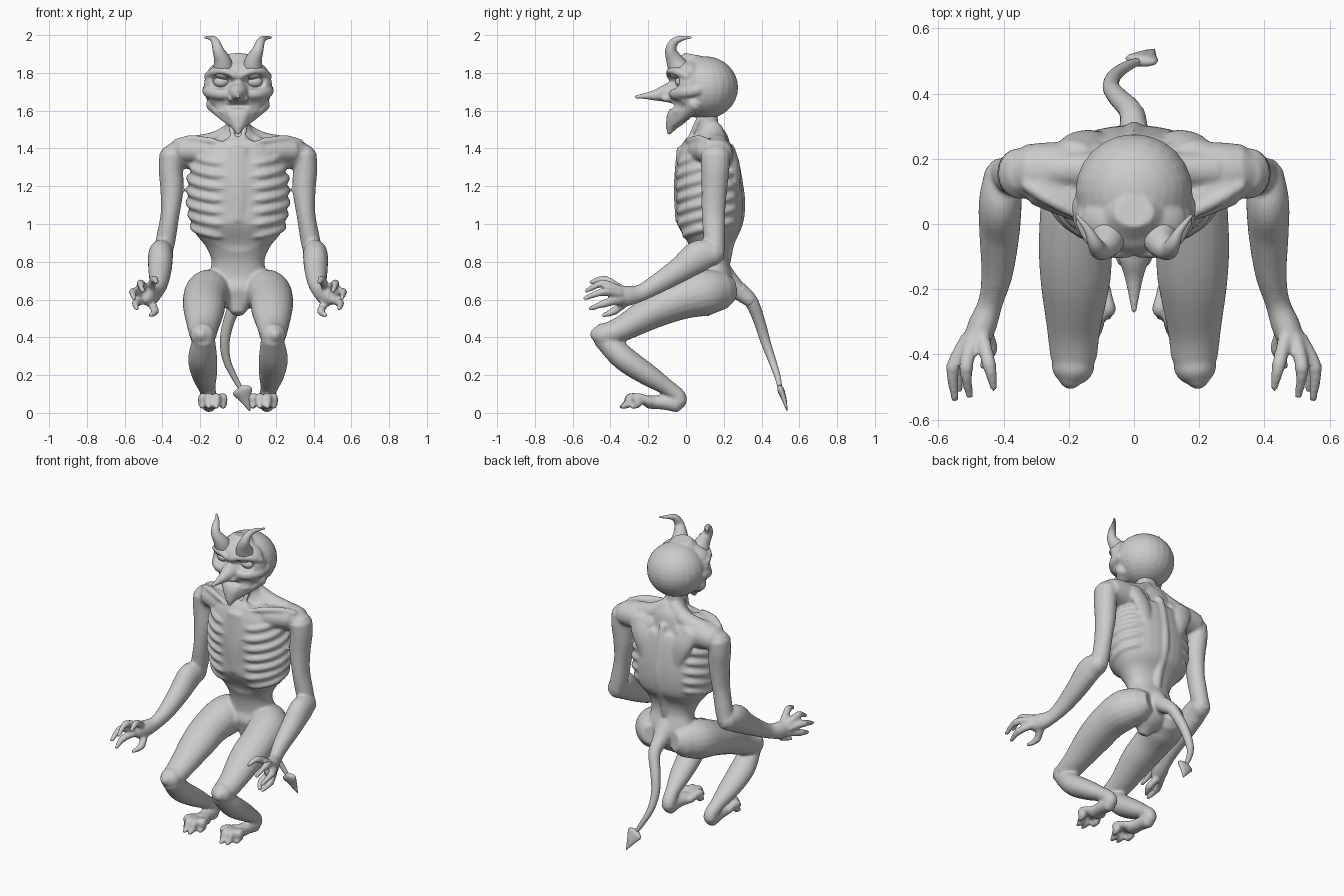
import bpy, bmesh, math
from mathutils import Vector, Matrix


def spline(pts, n=6):
    """Catmull-Rom through rows of (x, y, z, radius_a, radius_b)."""
    p = [list(q) + [q[3]] * (5 - len(q)) for q in pts]
    p = [[2 * a - b for a, b in zip(p[0], p[1])]] + p + [[2 * a - b for a, b in zip(p[-1], p[-2])]]
    out = []
    for i in range(1, len(p) - 2):
        for k in range(n + (i == len(p) - 3)):
            t = k / n
            out.append([0.5 * (2 * b + (c - a) * t + (2 * a - 5 * b + 4 * c - d) * t * t
                               + (3 * b - a - 3 * c + d) * t ** 3)
                        for a, b, c, d in zip(*p[i - 1:i + 3])])
    return out


def tube(bm, pts, side=1, ref=(1, 0, 0), power=1.0, seg=20):
    """Closed loft of elliptical sections; side=-1 mirrors it in x."""
    rows = spline(pts)
    pos = [Vector(r[:3]) for r in rows]
    tan = [(pos[min(i + 1, len(pos) - 1)] - pos[max(i - 1, 0)]).normalized() for i in range(len(pos))]
    secs = [(c, t, max(r[3], .002), max(r[4], .002)) for c, t, r in zip(pos, tan, rows)]
    # rounded ends
    for idx, d in ((0, -1), (-1, 1)):
        c, t, a, b = secs[idx]
        extra = (c + t * d * min(a, b) * 0.6, t, a * 0.6, b * 0.6)
        secs = [extra] + secs if d < 0 else secs + [extra]
    rings = []
    for c, t, a, b in secs:
        u = Vector(ref)
        u = (u - t * u.dot(t)).normalized()
        v = t.cross(u)
        ring = []
        for k in range(seg):
            w = 2 * math.pi * k / seg
            cs, sn = [math.copysign(abs(f) ** power, f) for f in (math.cos(w), math.sin(w))]
            q = c + u * a * cs + v * b * sn
            ring.append(bm.verts.new((q.x * side, q.y, q.z)))
        rings.append(ring)
    for r0, r1 in zip(rings, rings[1:]):
        for k in range(seg):
            bm.faces.new((r0[k], r0[(k + 1) % seg], r1[(k + 1) % seg], r1[k]))
    bm.faces.new(rings[0])
    bm.faces.new(rings[-1])


def ball(bm, c, r):
    m = Matrix.Translation(c) @ Matrix.Diagonal((*r, 1))
    bmesh.ops.create_uvsphere(bm, u_segments=24, v_segments=16, radius=1, matrix=m)


def finish(bm, name, voxel=0, smooth=3, dents=()):
    """Make the object, fuse its shells into one skin, then press in hollows."""
    bmesh.ops.recalc_face_normals(bm, faces=bm.faces)
    me = bpy.data.meshes.new(name)
    bm.to_mesh(me)
    bm.free()
    ob = bpy.data.objects.new(name, me)
    bpy.context.collection.objects.link(ob)
    if voxel:
        m = ob.modifiers.new("fuse", 'REMESH')
        m.mode, m.voxel_size = 'VOXEL', voxel
        s = ob.modifiers.new("soften", 'SMOOTH')
        s.factor, s.iterations = 0.5, smooth
        dg = bpy.context.evaluated_depsgraph_get()
        new = bpy.data.meshes.new_from_object(ob.evaluated_get(dg))
        ob.modifiers.clear()
        ob.data = new
        for c, r, push in dents:
            for v in new.vertices:
                d = Vector([(v.co[i] - c[i]) / r[i] for i in range(3)]).length
                if d < 1:
                    v.co += Vector(push) * (1 - d * d) ** 1.5
    for p in ob.data.polygons:
        p.use_smooth = True
    return ob


SIDES = (1, -1)
body = bmesh.new()

# torso and neck
TORSO = [(0, .10, .55, .05, .05), (0, .13, .62, .11, .10), (0, .15, .70, .155, .1),
         (0, .135, .80, .14, .09), (0, .125, .88, .17, .11), (0, .12, .97, .236, .165),
         (0, .125, 1.1, .262, .178), (0, .115, 1.25, .256, .173), (0, .11, 1.37, .225, .148),
         (0, .13, 1.45, .14, .1), (0, .12, 1.51, .07, .057), (0, .11, 1.60, .06, .055)]
tube(body, TORSO, power=.9, seg=32)


def torso_at(z):
    for a, b in zip(TORSO, TORSO[1:]):
        if a[2] <= z <= b[2]:
            f = (z - a[2]) / (b[2] - a[2])
            return [p + (q - p) * f for p, q in zip(a, b)]


# spine and breastbone
tube(body, [(0, torso_at(z)[1] + torso_at(z)[4] - .008, z, .025, .02) for z in (.8, .9, 1., 1.1, 1.2, 1.3, 1.4)])
tube(body, [(0, -.035, 1.40, .05, .014), (0, -.05, 1.2, .045, .014), (0, -.045, 1.02, .03, .012)])

for s in SIDES:
    # ribs
    for i in range(7):
        z0 = 1.36 - i * .064
        row = []
        for k in range(9):
            w = math.radians(-80 + k * 17.5)
            z = z0 + .045 * math.sin(w) + .01 * math.cos(w)
            t = torso_at(z)
            x, y = [math.copysign(abs(f) ** .9, f) for f in (math.cos(w), math.sin(w))]
            inset = .012 if k in (0, 8) else .003
            row.append((x * (t[3] - inset), t[1] + y * (t[4] - inset), z, .012 if k in (0, 8) else .021))
        tube(body, row, s, ref=(0, 0, 1), seg=10)
    # collarbone over the upper chest, neck cord, trapezius, shoulder blade
    tube(body, [(.03, .0, 1.425, .018), (.14, .02, 1.44, .018), (.25, .07, 1.45, .02), (.33, .12, 1.43, .02)], s, (0, 0, 1))
    tube(body, [(.05, .06, 1.39, .06), (.17, .075, 1.39, .065), (.29, .12, 1.39, .065)], s, (0, 0, 1))
    tube(body, [(.02, .01, 1.43, .014), (.045, .07, 1.56, .015)], s)
    tube(body, [(.02, .15, 1.50, .045), (.12, .165, 1.435, .055), (.25, .165, 1.41, .055)], s, (0, 1, 0))
    tube(body, [(.19, .225, 1.40, .06, .032), (.15, .255, 1.3, .06, .032), (.11, .265, 1.17, .03, .02)], s)
    # shoulder and arm
    tube(body, [(.1, .15, 1.36, .1, .085), (.24, .16, 1.375, .092, .085), (.33, .16, 1.37, .085, .075)], s, (0, 1, 0))
    tube(body, [(.352, .155, 1.37, .064, .078), (.356, .155, 1.29, .064, .075), (.35, .15, 1.18, .061, .068),
                (.36, .145, 1.05, .05, .062), (.382, .15, .92, .052, .056), (.4, .155, .84, .05, .05)], s)
    tube(body, [(.4, .16, .845, .058, .06), (.41, .07, .83, .066, .085), (.413, -.03, .76, .062, .068),
                (.42, -.15, .685, .049, .053), (.44, -.24, .635, .038, .045), (.465, -.31, .62, .044, .054),
                (.485, -.36, .622, .04, .052)], s)
    # fingers and thumb
    for f in ([(.47, -.33, .645), (.445, -.43, .705), (.43, -.505, .69)],
              [(.495, -.35, .65), (.515, -.44, .685), (.505, -.53, .645)],
              [(.51, -.35, .63), (.555, -.44, .64), (.55, -.54, .605)],
              [(.50, -.34, .60), (.54, -.43, .58), (.535, -.51, .55)],
              [(.47, -.30, .60), (.44, -.38, .54), (.465, -.44, .515)]):
        tube(body, [(*p, r) for p, r in zip(f, (.023, .021, .012))], s, seg=10)
        ball(body, (f[1][0] * s, f[1][1], f[1][2]), (.023,) * 3)
    # thigh, knee, shin
    tube(body, [(.11, .2, .65, .09, .1), (.155, .1, .637, .12, .122), (.177, -.03, .6, .115, .107),
                (.18, -.17, .54, .108, .092), (.185, -.32, .455, .083, .07), (.185, -.41, .415, .072, .063)], s)
    ball(body, (.187 * s, -.435, .412), (.066, .06, .064))
    ball(body, (.195 * s, -.465, .415), (.038, .042, .04))
    tube(body, [(.18, -.44, .40, .058), (.187, -.33, .29, .077, .066), (.178, -.2, .2, .067, .058),
                (.165, -.1, .135, .046, .043), (.155, -.045, .09, .042), (.153, -.035, .055, .042)], s)
    # foot and toes
    tube(body, [(.153, -.045, .05, .042, .048), (.15, -.12, .055, .042, .038), (.14, -.2, .058, .056, .036)], s)
    for x0, x1, y in ((.1, .08, -.29), (.125, .115, -.345), (.155, .155, -.34), (.175, .188, -.29)):
        tube(body, [(x0, -.18, .058, .025), (x1, y * .5 - .115, .083, .024),
                    (x1, y + .035, .05, .024), (x1, y, .03, .012)], s, seg=10)

tube(body, [(0, .19, .71, .08), (0, .27, .65, .05), (0, .345, .59, .034)])
dents = [((0, -.02, .93), (.16, .1, .09), (0, .02, 0))]
dents += [((s * .09, .03, 1.47), (.05, .06, .05), (0, .012, -.02)) for s in SIDES]
finish(body, "body", .009, 4, dents)

# head: skull, forehead, face, pointed nose and chin, brows, cheekbones
head = bmesh.new()
ball(head, (0, .1, 1.722), (.18, .176, .166))
ball(head, (0, .01, 1.79), (.165, .105, .088))
tube(head, [(0, -.09, 1.48, .012, .012), (0, -.07, 1.53, .05, .036), (0, -.035, 1.58, .095, .055),
            (0, .0, 1.65, .15, .085), (0, .02, 1.72, .18, .105), (0, .02, 1.79, .165, .1),
            (0, .03, 1.85, .1, .08)], seg=28)
tube(head, [(0, -.03, 1.70, .07, .065), (0, -.1, 1.693, .05, .05), (0, -.16, 1.682, .03, .03),
            (0, -.22, 1.677, .017, .016), (0, -.268, 1.673, .009)])
tube(head, [(0, -.05, 1.61, .07, .03), (0, -.075, 1.57, .058, .027), (0, -.09, 1.505, .02, .017)])
for s in SIDES:
    tube(head, [(.015, -.085, 1.785, .02), (.08, -.08, 1.81, .022), (.13, -.045, 1.805, .022), (.16, .01, 1.78, .022)], s, (0, 0, 1))
    tube(head, [(.05, -.06, 1.69, .03), (.10, -.05, 1.69, .033), (.148, 0, 1.70, .035), (.16, .07, 1.71, .03)], s, (0, 0, 1))
    ball(head, (.035 * s, -.1, 1.665), (.022, .03, .02))
    tube(head, [(.13, .05, 1.64, .045), (.08, -.01, 1.58, .03), (.03, -.065, 1.53, .02)], s)
dents = [((s * .088, -.085, 1.752), (.075, .1, .048), (0, .055, 0)) for s in SIDES]
dents += [((s * .1, -.05, 1.63), (.06, .08, .04), (-.01 * s, .012, 0)) for s in SIDES]
dents += [((0, -.08, 1.625), (.08, .07, .02), (0, .025, 0))]
finish(head, "head", .007, 5, dents)

for s, n in zip(SIDES, ("right", "left")):
    # eyeball sitting in its socket
    eye = bmesh.new()
    ball(eye, (s * .088, -.024, 1.752), (.042, .034, .03))
    finish(eye, "eye_" + n)
    # curved horn
    horn = bmesh.new()
    tube(horn, [(.075, -.03, 1.81, .06), (.083, -.06, 1.865, .045), (.105, -.08, 1.92, .03),
                (.12, -.06, 1.965, .022), (.14, -.02, 1.983, .013), (.175, .025, 1.988, .005)], s)
    finish(horn, "horn_" + n)

# tail with flat arrow tip
tail = bmesh.new()
tube(tail, [(0, .28, .65, .045), (-.01, .345, .59, .036), (-.05, .39, .48, .03), (-.07, .42, .38, .026),
            (-.06, .455, .28, .021), (-.02, .485, .19, .016), (.02, .5, .12, .011)])
finish(tail, "tail")
tip = bmesh.new()
tube(tip, [(.012, .495, .14, .012), (.022, .503, .118, .052, .018), (.04, .52, .07, .03, .013), (.062, .535, .012, .003)], seg=12)
finish(tip, "tail_tip")
